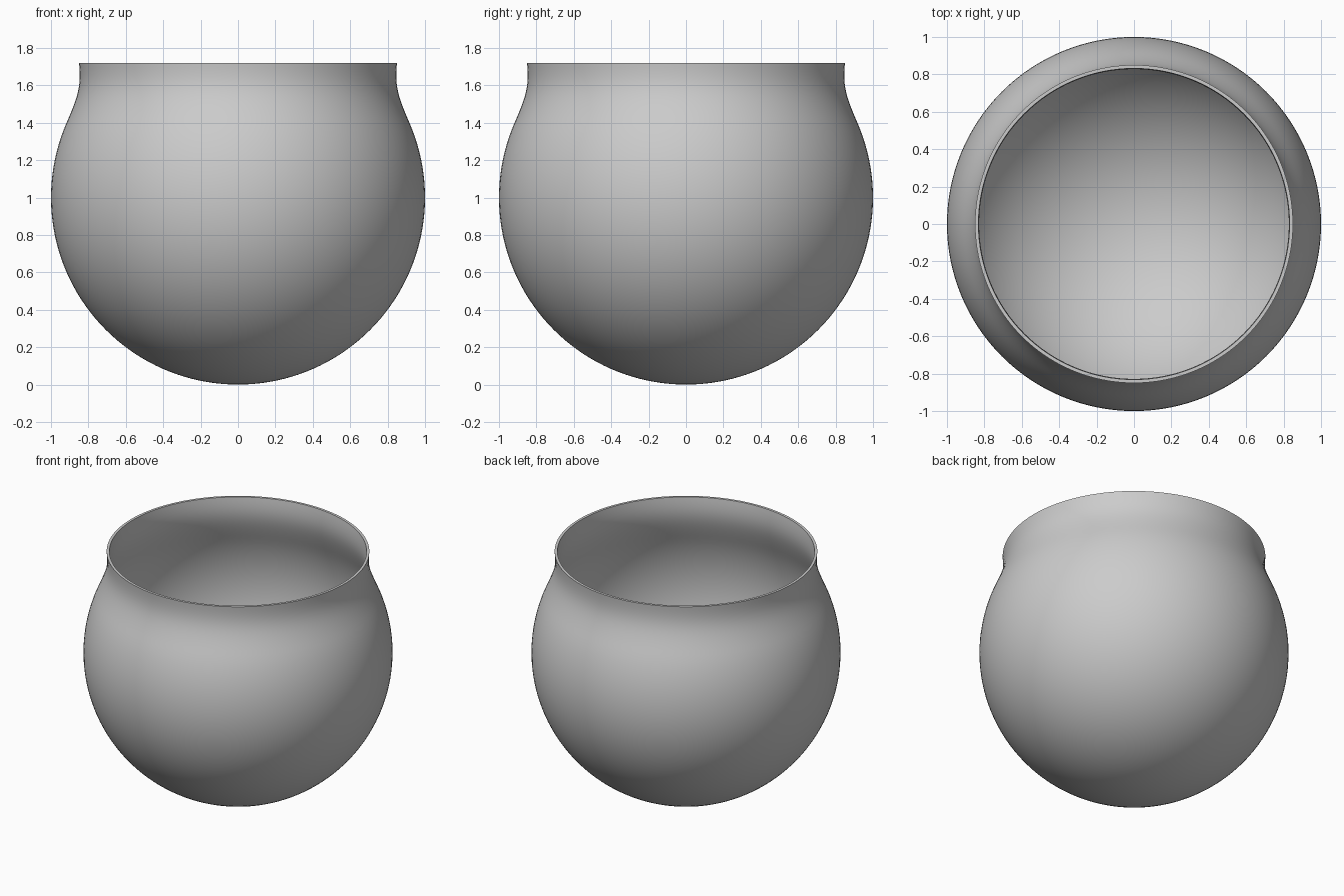
import bpy, bmesh, math
from mathutils import Vector
from mathutils.geometry import interpolate_bezier

if "Cube" in bpy.data.objects:
    bpy.data.objects.remove(bpy.data.objects["Cube"])

SEGMENTS = 128
WALL = 0.018

# Outer profile: round body up to the shoulder, then a gently flared neck
shoulder = math.acos(-0.4)
outer = [Vector((math.sin(a), 0, 1 - math.cos(a)))
         for a in (shoulder * i / 48 for i in range(49))]
outer += interpolate_bezier(outer[-1], Vector((0.8525, 0, 1.547)),
                            Vector((0.838, 0, 1.60)), Vector((0.85, 0, 1.72)), 16)[1:]

# Inner profile: outer wall offset inwards by the wall thickness
inner = []
for i, p in enumerate(outer):
    t = (outer[min(i + 1, len(outer) - 1)] - outer[max(i - 1, 0)]).normalized()
    inner.append(p + Vector((-t.z, 0, t.x)) * WALL)
inner[0] = Vector((0, 0, WALL))
inner[-1] = Vector((0.85 - WALL, 0, 1.72))
profile = outer + inner[::-1]

# Revolve the profile into a closed thin-walled bowl
bm = bmesh.new()
verts = [bm.verts.new(p) for p in profile]
edges = [bm.edges.new(pair) for pair in zip(verts, verts[1:])]
bmesh.ops.spin(bm, geom=verts + edges, cent=(0, 0, 0), axis=(0, 0, 1),
               angle=math.tau, steps=SEGMENTS, use_duplicate=False)
bmesh.ops.remove_doubles(bm, verts=bm.verts, dist=1e-4)
bmesh.ops.recalc_face_normals(bm, faces=bm.faces)
mesh = bpy.data.meshes.new("bowl")
bm.to_mesh(mesh)
bm.free()

bowl = bpy.data.objects.new("bowl", mesh)
bpy.context.collection.objects.link(bowl)
bpy.context.view_layer.objects.active = bowl
bowl.select_set(True)
bpy.ops.object.shade_smooth_by_angle(angle=math.radians(40))
